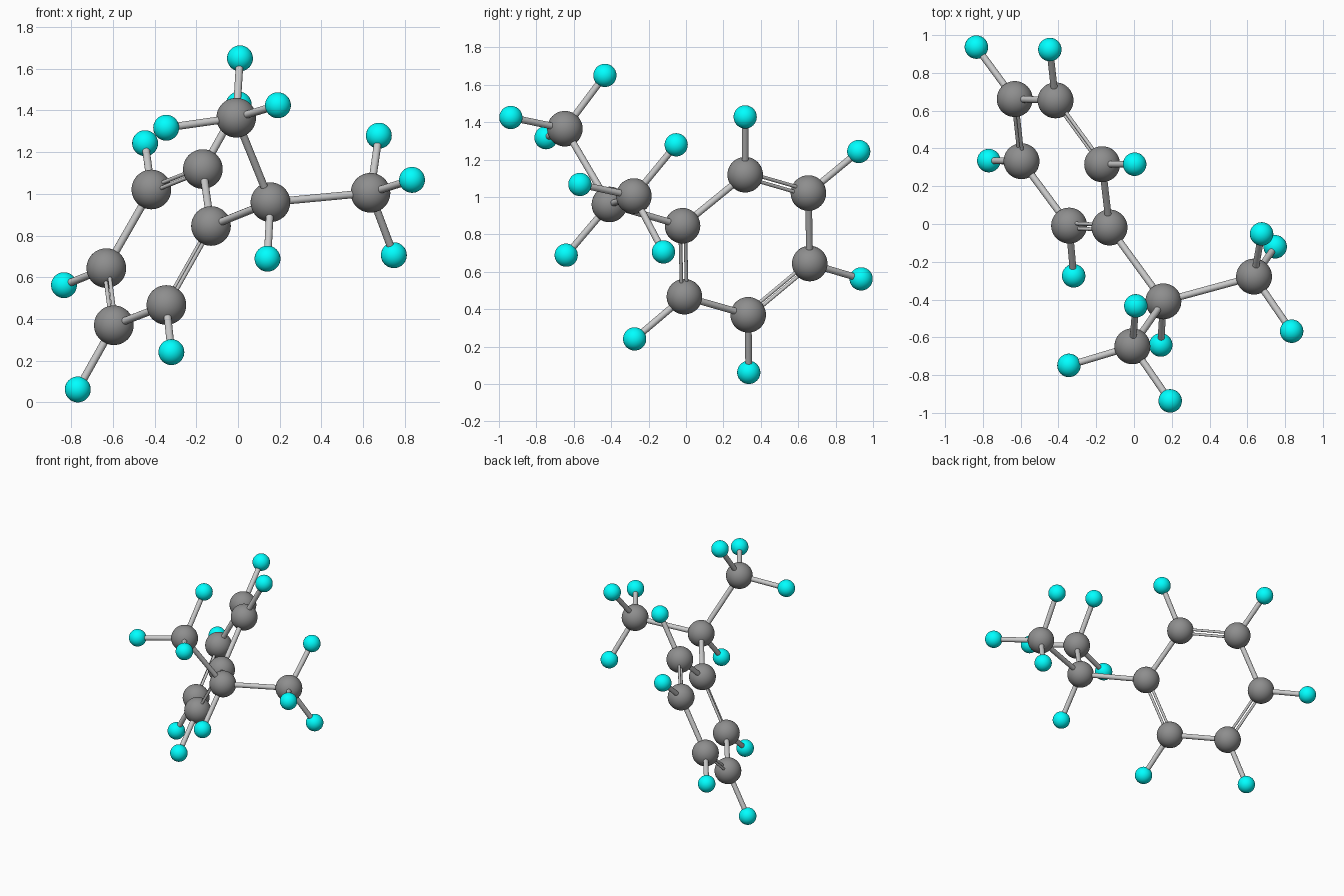
import bpy
from mathutils import Vector

if "Cube" in bpy.data.objects:
    bpy.data.objects.remove(bpy.data.objects["Cube"])

R_CARBON, R_HYDROGEN, R_BOND = 0.095, 0.062, 0.018
R_THIN, GAP = 0.0095, 0.015
SHIFT = Vector((0.0035, -0.0015, -0.001))  # centres the model


def material(name, color):
    m = bpy.data.materials.new(name)
    m.diffuse_color = (*color, 1)
    m.use_nodes = True
    m.node_tree.nodes["Principled BSDF"].inputs["Base Color"].default_value = m.diffuse_color
    return m


cyan = material("cyan", (0.0, 1.0, 1.0))
dark_grey = material("dark_grey", (0.27, 0.27, 0.27))

# Carbon positions: six in the ring, then the branch and its two ends
ring = [(-.133, -.017, .847), (-.172, .318, 1.12), (-.419, .656, 1.022),
        (-.635, .663, .645), (-.599, .334, .371), (-.347, -.007, .468)]
branch = [(.152, -.408, .961), (-.012, -.646, 1.366), (.632, -.277, 1.006)]
carbons = [Vector(p) + SHIFT for p in ring + branch]

# Hydrogen positions grouped by the carbon they hang from
hydrogens = {
    1: [(0, .318, 1.429)],
    2: [(-.449, .925, 1.244)],
    3: [(-.838, .938, .563)],
    4: [(-.772, .337, .063)],
    5: [(-.323, -.273, .242)],
    6: [(.138, -.639, .69)],
    7: [(.006, -.432, 1.651), (-.348, -.747, 1.318), (.188, -.935, 1.426)],
    8: [(.672, -.051, 1.28), (.831, -.566, 1.068), (.744, -.119, .707)],
}


def smooth(obj, name):
    obj.name = name
    bpy.ops.object.shade_smooth_by_angle()
    return obj


def ball(name, pos, radius, mat):
    bpy.ops.mesh.primitive_uv_sphere_add(segments=48, ring_count=24,
                                         radius=radius, location=pos)
    bpy.context.object.data.materials.append(mat)
    return smooth(bpy.context.object, name)


def rod(name, a, b, radius):
    d = b - a
    bpy.ops.mesh.primitive_cylinder_add(vertices=24, radius=radius,
                                        depth=d.length, location=(a + b) / 2)
    obj = bpy.context.object
    obj.rotation_euler = d.to_track_quat('Z', 'Y').to_euler()
    return smooth(obj, name)


# Carbon balls
for i, p in enumerate(carbons):
    ball(f"carbon_{i + 1}", p, R_CARBON, dark_grey)

# Ring bonds, alternately single and double (double pairs lie in the ring plane)
normal = (carbons[2] - carbons[0]).cross(carbons[4] - carbons[0]).normalized()
for i in range(6):
    a, b = carbons[i], carbons[(i + 1) % 6]
    if i % 2 == 0:
        rod(f"ring_single_bond_{i + 1}", a, b, R_BOND)
    else:
        side = normal.cross(b - a).normalized() * GAP
        for label, off in (("inner", side), ("outer", -side)):
            rod(f"ring_double_bond_{i + 1}_{label}", a + off, b + off, R_THIN)

# Branch bonds
for i, j in ((0, 6), (6, 7), (6, 8)):
    rod(f"branch_bond_{i + 1}_{j + 1}", carbons[i], carbons[j], R_BOND)

# Hydrogen balls and their bonds
for c, points in hydrogens.items():
    for k, p in enumerate(points):
        pos = Vector(p) + SHIFT
        ball(f"hydrogen_{c + 1}_{k + 1}", pos, R_HYDROGEN, cyan)
        rod(f"hydrogen_bond_{c + 1}_{k + 1}", carbons[c], pos, R_BOND)
